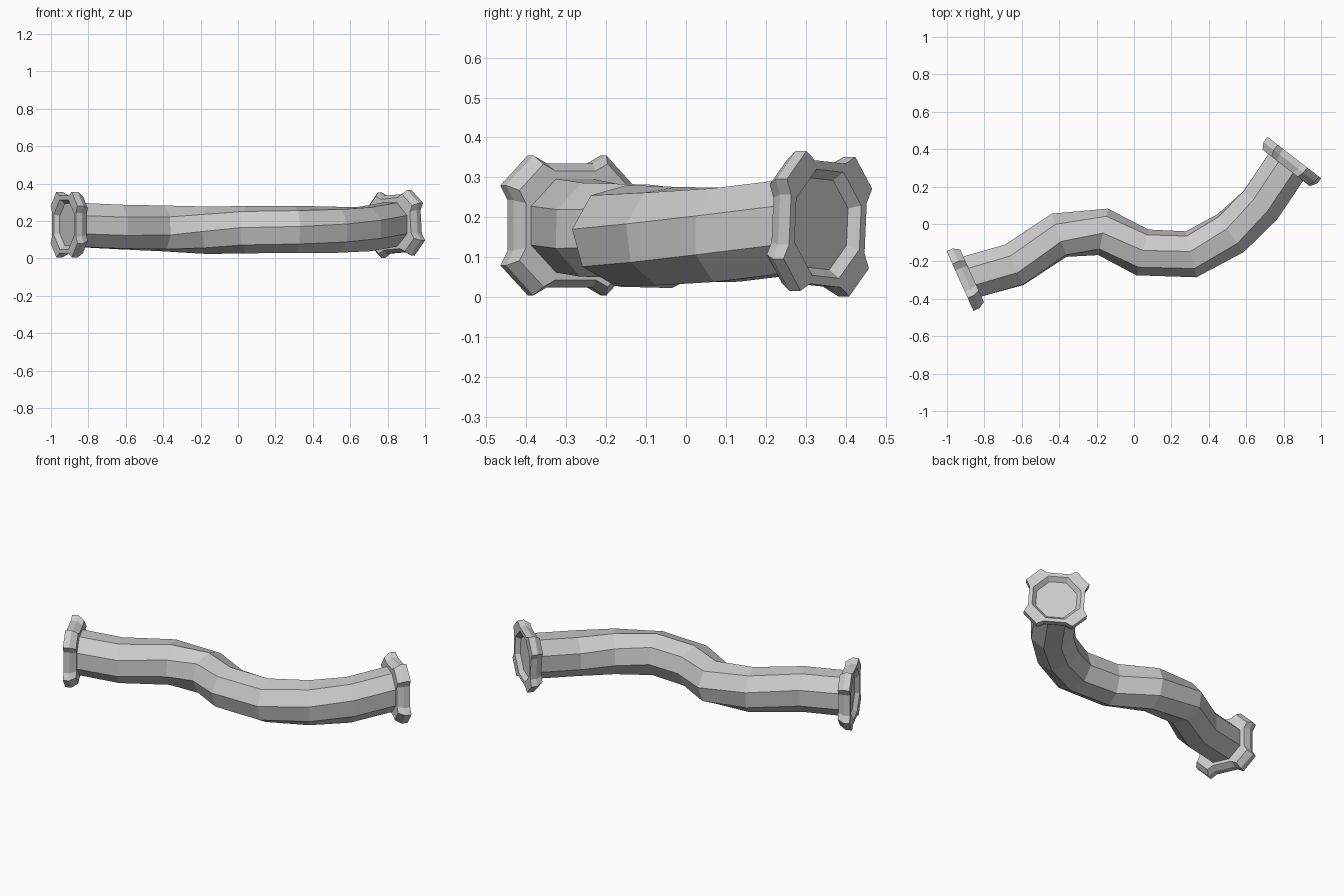
import bpy, math
from mathutils import Vector

if "Cube" in bpy.data.objects:
    bpy.data.objects.remove(bpy.data.objects["Cube"])

UP = Vector((0, 0, 1))


def make_object(name, rings):
    """Skin a list of equal-length rings and cap both ends."""
    n = len(rings[0])
    verts = [v for ring in rings for v in ring]
    faces = []
    for k in range(len(rings) - 1):
        for i in range(n):
            j = (i + 1) % n
            faces.append((k * n + i, k * n + j, (k + 1) * n + j, (k + 1) * n + i))
    faces.append(tuple(reversed(range(n))))
    faces.append(tuple(range((len(rings) - 1) * n, len(rings) * n)))
    mesh = bpy.data.meshes.new(name)
    mesh.from_pydata(verts, [], faces)
    mesh.validate()
    obj = bpy.data.objects.new(name, mesh)
    bpy.context.collection.objects.link(obj)
    return obj


# Bent, gently twisting eight-sided pipe: centre x, y, z and twist in degrees
stations = [
    (-0.88, -0.285, 0.18, -22.5), (-0.64, -0.218, 0.168, -21),
    (-0.40, -0.06, 0.16, -16), (-0.165, -0.042, 0.15, -3),
    (0.045, -0.152, 0.153, 5), (0.305, -0.162, 0.155, 7),
    (0.515, -0.05, 0.153, 14), (0.675, 0.10, 0.156, 22),
    (0.82, 0.315, 0.182, 22.5),
]
centres = [Vector(s[:3]) for s in stations]
LEFT_OUT = Vector((-0.91, -0.41, 0)).normalized()
RIGHT_OUT = Vector((0.61, 0.79, 0)).normalized()
rings = []
for k, c in enumerate(centres):
    if k == 0:
        t = -LEFT_OUT
    elif k == len(centres) - 1:
        t = RIGHT_OUT
    else:
        t = (centres[k + 1] - c).normalized() + (c - centres[k - 1]).normalized()
        t.z = 0
        t.normalize()
    side = t.cross(UP)
    angles = [math.radians(stations[k][3] + 45 * i) for i in range(8)]
    rings.append([c + 0.127 * (math.cos(a) * side + math.sin(a) * UP) for a in angles])
make_object("bent_pipe", rings)


# Flange outline: four chamfered ears with recessed straight sides
quarter = [(0.155, -0.063), (0.155, 0.063), (0.175, 0.10), (0.10, 0.175)]
outline = []
for q in range(4):
    ca, sa = round(math.cos(q * math.pi / 2)), round(math.sin(q * math.pi / 2))
    outline += [(x * ca - y * sa, x * sa + y * ca) for x, y in quarter]


def octagon(apothem):
    """Regular octagon sampled at the same directions as the outline."""
    h = apothem * math.tan(math.pi / 8)
    corners = [(apothem, -h), (apothem, h), (h, apothem), (-h, apothem),
               (-apothem, h), (-apothem, -h), (-h, -apothem), (h, -apothem)]
    pts = []
    for q in range(4):
        p0, p1, p2 = corners[2 * q], corners[2 * q + 1], corners[(2 * q + 2) % 8]
        pts += [p0, p1] + [tuple(p1[m] + (p2[m] - p1[m]) * f for m in (0, 1))
                           for f in (1 / 3, 2 / 3)]
    return pts


def flange(name, centre, out, roll):
    side = UP.cross(out)
    cr, sr = math.cos(roll), math.sin(roll)

    def ring(pts, depth, scale=1.0):
        return [centre - out * depth
                + side * scale * (x * cr - y * sr)
                + UP * scale * (x * sr + y * cr) for x, y in pts]

    make_object(name, [
        ring(outline, 0.07, 0.88),       # tapered back
        ring(outline, 0.035),            # rim
        ring(outline, 0),                # outer face
        ring(octagon(0.133), 0),         # opening
        ring(octagon(0.112), 0.025),     # recessed closed end
    ])


flange("left_flange", Vector((-0.93, -0.305, 0.18)), LEFT_OUT, 0)
flange("right_flange", Vector((0.857, 0.355, 0.184)), RIGHT_OUT, math.radians(-4))
